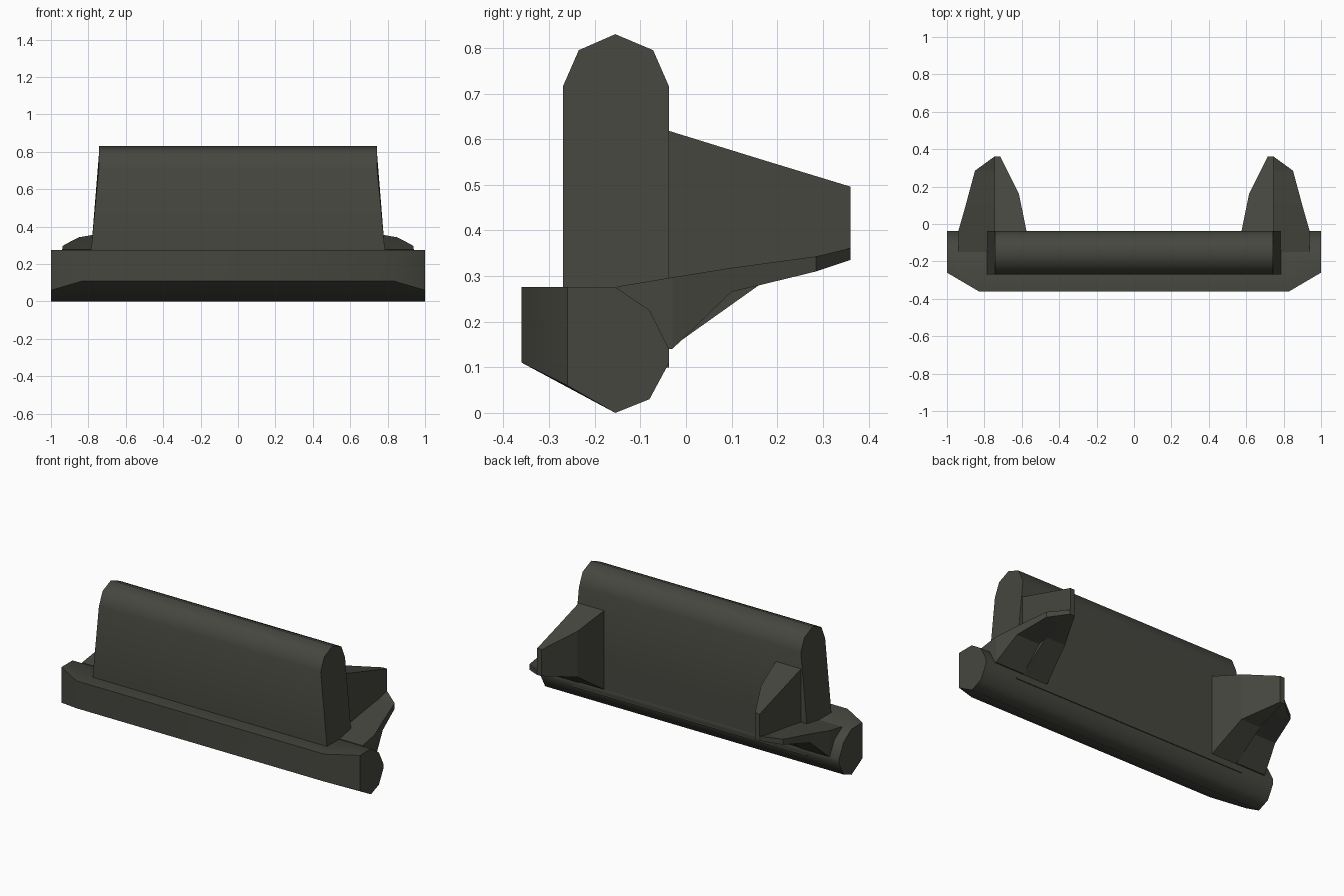
import bpy, bmesh, math

cube = bpy.data.objects.get("Cube")
if cube:
    bpy.data.objects.remove(cube, do_unlink=True)

COLOUR = (0.062, 0.062, 0.051, 1)
paint = bpy.data.materials.new("dark olive grey")
paint.use_nodes = True
paint.diffuse_color = COLOUR
paint.node_tree.nodes["Principled BSDF"].inputs["Base Color"].default_value = COLOUR


def loft(name, sections, smooth=0):
    """Skin a closed solid through matching rings of points."""
    bm = bmesh.new()
    rings = [[bm.verts.new(p) for p in ring] for ring in sections]
    n = len(rings[0])
    for a, b in zip(rings, rings[1:]):
        for i in range(n):
            j = (i + 1) % n
            bm.faces.new((a[i], a[j], b[j], b[i]))
    bm.faces.new(rings[0])
    bm.faces.new(rings[-1])
    bmesh.ops.recalc_face_normals(bm, faces=bm.faces[:])
    mesh = bpy.data.meshes.new(name)
    bm.to_mesh(mesh)
    bm.free()
    mesh.materials.append(paint)
    obj = bpy.data.objects.new(name, mesh)
    bpy.context.collection.objects.link(obj)
    if smooth:
        bpy.ops.object.select_all(action='DESELECT')
        obj.select_set(True)
        bpy.context.view_layer.objects.active = obj
        bpy.ops.object.shade_smooth_by_angle(angle=math.radians(smooth))
    return obj


# Lower beam: rounded back, front corners cut back at both ends
back = [(-0.155, 0), (-0.08, 0.03), (-0.037, 0.11), (-0.037, 0.14),
        (-0.08, 0.225), (-0.155, 0.276)]


def beam_ring(x, front_y, front_z):
    profile = back + [(front_y, 0.276), (front_y, front_z)]
    return [(x, y, z) for y, z in profile]


loft("lower_beam", [beam_ring(-1, -0.26, 0.06), beam_ring(-0.83, -0.36, 0.11),
                    beam_ring(0.83, -0.36, 0.11), beam_ring(1, -0.26, 0.06)], 52)

# Upright panel: arched top, ends leaning in towards the top
arch = [(-0.27, 0.1), (-0.27, 0.275), (-0.27, 0.715), (-0.235, 0.795),
        (-0.155, 0.83), (-0.072, 0.795), (-0.037, 0.715), (-0.037, 0.275),
        (-0.037, 0.1)]


def half_width(z):
    lean = min(max((z - 0.275) / 0.44, 0), 1)
    return 0.785 - 0.042 * lean


loft("upright_panel", [[(s * half_width(z), y, z) for y, z in arch]
                       for s in (-1, 1)], 52)


# Rear brackets: each station is y, inner x, outer x, top z, bottom z
def bracket(name, side, stations):
    loft(name, [[(side * a, y, top), (side * b, y, top),
                 (side * b, y, low), (side * a, y, low)]
                for y, a, b, top, low in stations])


fin = [(-0.037, 0.575, 0.745, 0.618, 0.14),
       (0.16, 0.615, 0.745, 0.557, 0.28),
       (0.36, 0.715, 0.745, 0.496, 0.335)]
shelf = [(-0.15, 0.74, 0.94, 0.277, 0.14),
         (-0.03, 0.74, 0.937, 0.297, 0.14),
         (0.1, 0.74, 0.9, 0.318, 0.265),
         (0.285, 0.74, 0.85, 0.343, 0.31),
         (0.36, 0.735, 0.747, 0.361, 0.335)]
for label, side in (("left", 1), ("right", -1)):
    bracket(label + "_bracket_fin", side, fin)
    bracket(label + "_bracket_shelf", side, shelf)
